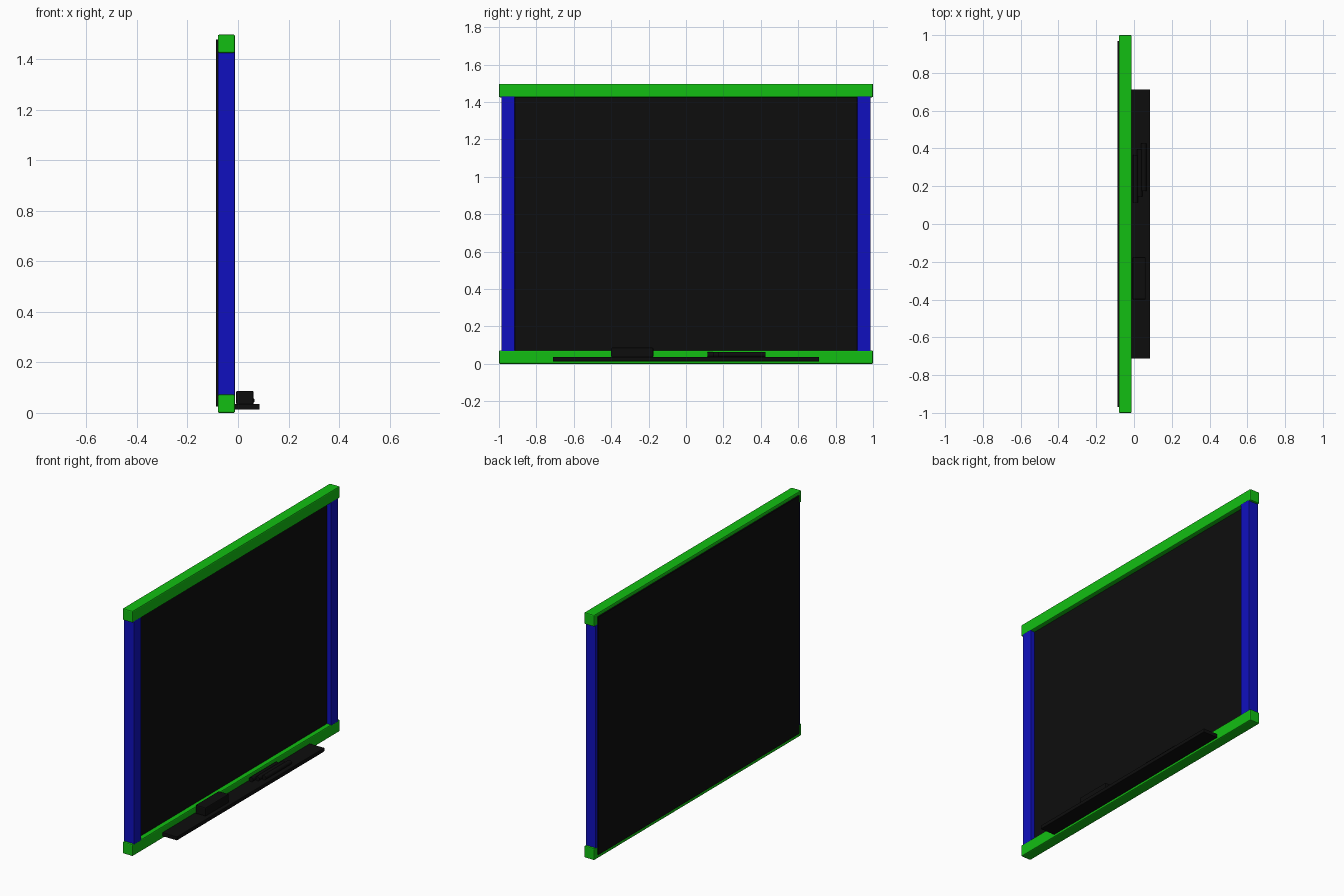
import bpy

cube = bpy.data.objects.get("Cube")
if cube:
    bpy.data.objects.remove(cube, do_unlink=True)


def material(name, color):
    mat = bpy.data.materials.new(name)
    mat.use_nodes = True
    mat.diffuse_color = (*color, 1)
    mat.node_tree.nodes["Principled BSDF"].inputs["Base Color"].default_value = (*color, 1)
    return mat


green = material("green", (0.006, 0.52, 0.006))
blue = material("blue", (0.005, 0.005, 0.52))
black = material("black", (0.004, 0.004, 0.004))


def box(name, xs, ys, zs, mat, bevel=0.0):
    """Box spanning the given (low, high) ranges, with softened edges."""
    spans = (xs, ys, zs)
    bpy.ops.mesh.primitive_cube_add(size=1, location=[(a + b) / 2 for a, b in spans])
    obj = bpy.context.object
    obj.name = name
    obj.scale = [b - a for a, b in spans]
    bpy.ops.object.transform_apply(location=False, rotation=False, scale=True)
    obj.data.materials.append(mat)
    if bevel:
        mod = obj.modifiers.new("soft_edges", "BEVEL")
        mod.width = bevel
        mod.segments = 2
    return obj


# Frame rails and posts
depth = (-0.08, -0.012)
box("bottom_rail", depth, (-1, 1), (0, 0.072), green, 0.006)
box("top_rail", depth, (-1, 1), (1.425, 1.497), green, 0.006)
for name, side in (("right_post", -1), ("left_post", 1)):
    ys = sorted((side * 0.915, side * 0.987))
    box(name, depth, ys, (0.065, 1.432), blue, 0.004)

# Writing board, recessed at the front and standing proud at the back
box("board", (-0.088, -0.04), (-0.97, 0.97), (0.025, 1.477), black)

# Ledge with eraser and chalk
box("ledge", (-0.014, 0.086), (-0.712, 0.712), (0.013, 0.036), black, 0.003)
box("eraser", (-0.008, 0.062), (-0.4, -0.175), (0.034, 0.087), black, 0.006)

for i in range(3):
    start = 0.115 + 0.03 * i
    bpy.ops.mesh.primitive_cylinder_add(
        vertices=12, radius=0.014, depth=0.25,
        location=(0.008 + 0.022 * i, start + 0.125, 0.049), rotation=(1.5708, 0, 0))
    stick = bpy.context.object
    stick.name = f"chalk_stick_{i + 1}"
    stick.data.materials.append(black)
    bpy.ops.object.shade_smooth_by_angle()
